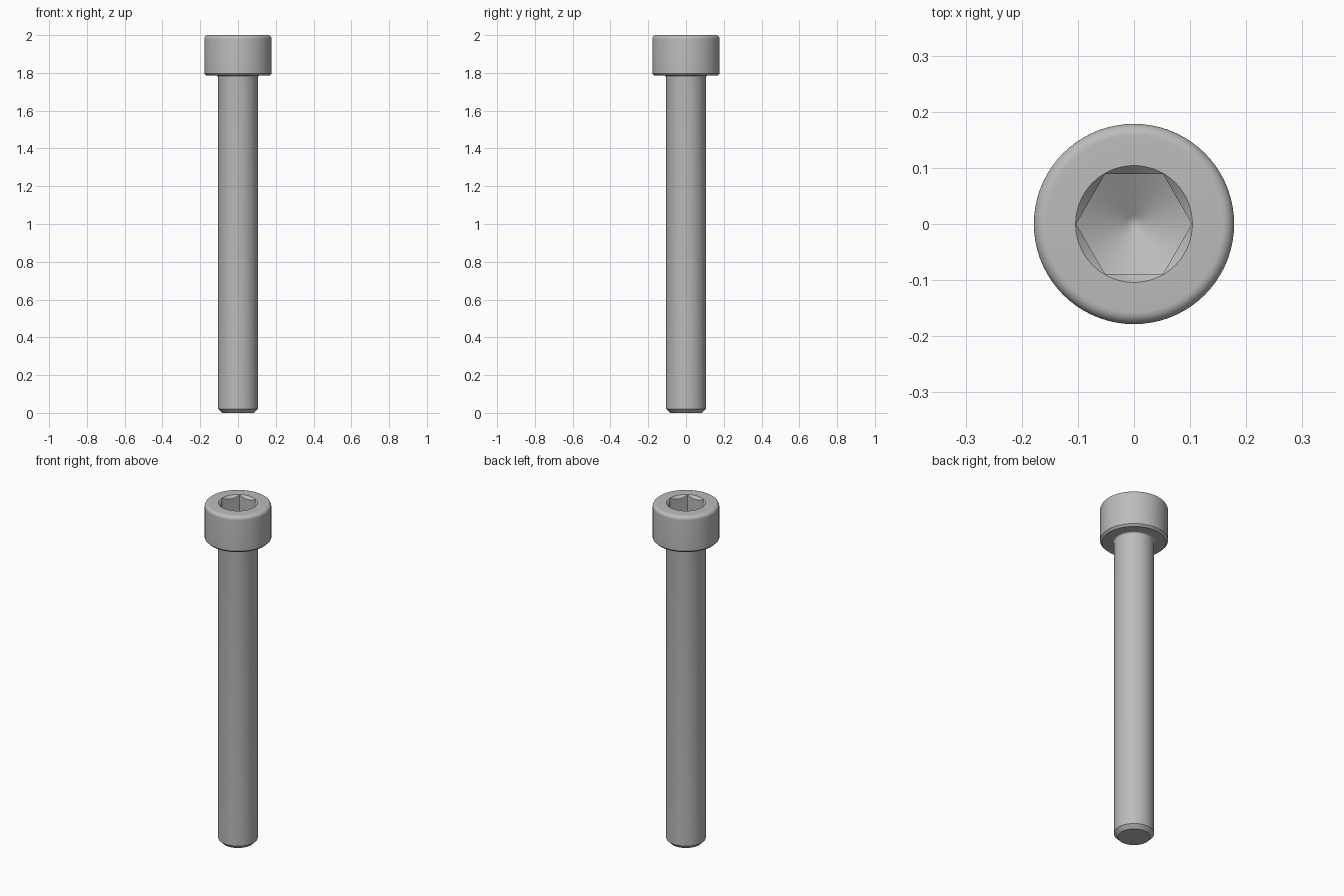
import bpy, bmesh
from math import sin, cos, tan, pi, radians

cube = bpy.data.objects.get("Cube")
if cube:
    bpy.data.objects.remove(cube, do_unlink=True)

SEGMENTS = 72
TOP = 2.0
HEAD_R, HEAD_BASE = 0.1785, 1.786
SHANK_R = 0.106
FLAT_R = 0.0893                      # centre to flat of the hex socket
CORNER_R = FLAT_R / cos(pi / 6)
SOCKET_FLOOR = 1.893

steel = bpy.data.materials.new("plain steel grey")
steel.use_nodes = True
colour = (0.5, 0.5, 0.5, 1)
steel.diffuse_color = colour
steel.node_tree.nodes["Principled BSDF"].inputs["Base Color"].default_value = colour


def arc(cx, cz, r, start, end, steps=6):
    """Profile points on a fillet, angles in degrees."""
    angles = [radians(start + (end - start) * i / steps) for i in range(steps + 1)]
    return [(cx + r * cos(a), cz + r * sin(a)) for a in angles]


def circle(r, z):
    return lambda a: (r, z)


def hexagon(height):
    """Loop on the socket walls; height depends on the local radius."""
    def point(a):
        r = FLAT_R / cos(a % (pi / 3) - pi / 6)
        return r, height(r)
    return point


def lathe(name, loops):
    """Skin a stack of loops, each a function from angle to (radius, z)."""
    bm = bmesh.new()
    rings = []
    for loop in loops:
        ring = []
        for i in range(SEGMENTS):
            a = 2 * pi * i / SEGMENTS
            r, z = loop(a)
            ring.append(bm.verts.new((r * cos(a), r * sin(a), z)))
        rings.append(ring)
    for low, high in zip(rings, rings[1:]):
        for i in range(SEGMENTS):
            j = (i + 1) % SEGMENTS
            bm.faces.new((low[i], low[j], high[j], high[i]))
    bm.faces.new(rings[0][::-1])
    bmesh.ops.remove_doubles(bm, verts=bm.verts, dist=0.00005)
    bmesh.ops.recalc_face_normals(bm, faces=bm.faces)
    mesh = bpy.data.meshes.new(name)
    bm.to_mesh(mesh)
    bm.free()
    mesh.materials.append(steel)
    obj = bpy.data.objects.new(name, mesh)
    bpy.context.collection.objects.link(obj)
    bpy.ops.object.select_all(action="DESELECT")
    obj.select_set(True)
    bpy.context.view_layer.objects.active = obj
    bpy.ops.object.shade_smooth_by_angle(angle=radians(28))
    return obj


# Shank with chamfered tip, small fillet under the head, then the head outside
profile = [(0.085, 0), (SHANK_R, 0.021)]
profile += arc(SHANK_R + 0.009, HEAD_BASE - 0.009, 0.009, 180, 90)
profile += [(0.1675, HEAD_BASE), (HEAD_R, HEAD_BASE + 0.011)]
profile += arc(HEAD_R - 0.021, TOP - 0.021, 0.021, 0, 90, 8)
loops = [circle(r, z) for r, z in profile]

# Socket: countersunk rim, hex walls and a conical floor
rim = CORNER_R + 0.001
slope = tan(radians(30))
loops += [
    circle(rim, TOP),
    hexagon(lambda r: TOP - (rim - r)),
    hexagon(lambda r: SOCKET_FLOOR + (r - FLAT_R) * slope),
    circle(0.045, SOCKET_FLOOR + (0.045 - FLAT_R) * slope),
    circle(0.014, SOCKET_FLOOR + (0.014 - FLAT_R) * slope),
    circle(0, SOCKET_FLOOR - FLAT_R * slope),
]
lathe("socket_head_bolt", loops)
